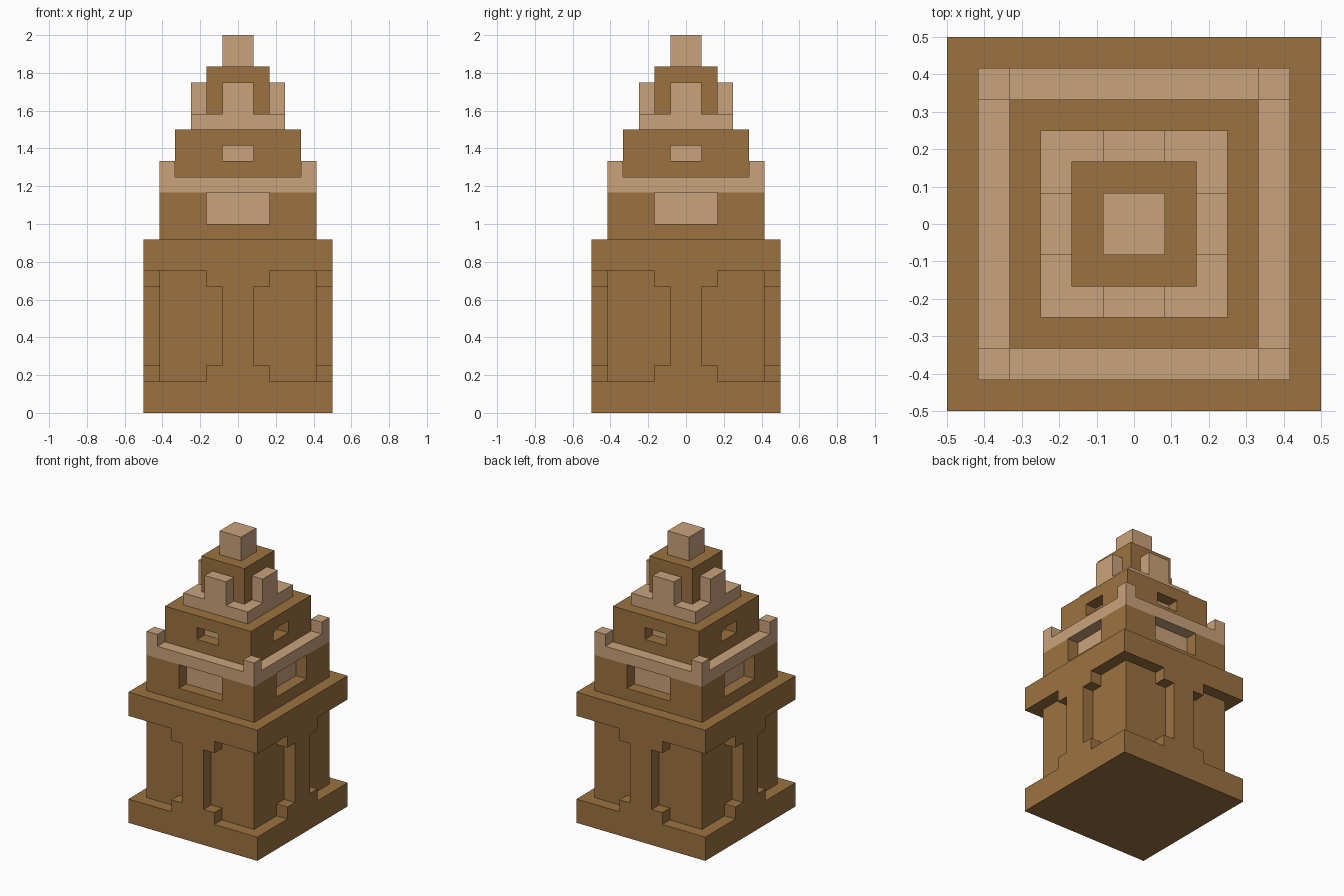
import bpy, bmesh
from math import pi
from mathutils import Matrix

if "Cube" in bpy.data.objects:
    bpy.data.objects.remove(bpy.data.objects["Cube"])

U = 1 / 12  # everything sits on a twelfth-unit grid


def material(name, color):
    m = bpy.data.materials.new(name)
    m.diffuse_color = (*color, 1)
    m.use_nodes = True
    m.node_tree.nodes["Principled BSDF"].inputs["Base Color"].default_value = m.diffuse_color
    return m


BROWN = material("brown_stone", (0.332, 0.168, 0.0513))
TAN = material("light_tan_stone", (0.584, 0.361, 0.198))


def finish(bm, name, mat, turn=0):
    bmesh.ops.recalc_face_normals(bm, faces=bm.faces)
    bm.transform(Matrix.Rotation(turn * pi / 2, 4, 'Z') @ Matrix.Scale(U, 4))
    me = bpy.data.meshes.new(name)
    bm.to_mesh(me)
    bm.free()
    me.materials.append(mat)
    ob = bpy.data.objects.new(name, me)
    bpy.context.collection.objects.link(ob)
    return ob


def box(name, mat, x, y, z, turn=0):
    """Box from (min, max) ranges in grid steps, turned by quarter turns."""
    bm = bmesh.new()
    bmesh.ops.create_cube(bm, size=1)
    for v in bm.verts:
        v.co = [r[0] if c < 0 else r[1] for c, r in zip(v.co, (x, y, z))]
    return finish(bm, name, mat, turn)


def block(name, mat, half, z0, z1):
    return box(name, mat, (-half, half), (-half, half), (z0, z1))


def windows(wall, name, half, face, z0, z1, cut_top):
    """Cut a one-step recess in all four sides, with a tan panel at the back."""
    t = 0.06  # panel thickness in grid steps
    for i in range(4):
        cutter = box(f"{name}_cutter", BROWN, (-half, half),
                     (-face - 1, -face + 1 + t), (z0, cut_top), i)
        cutter.hide_render = True
        cutter.hide_set(True)
        mod = wall.modifiers.new("window", 'BOOLEAN')
        mod.operation = 'DIFFERENCE'
        mod.solver = 'EXACT'
        mod.object = cutter
        box(f"{name}_panel", TAN, (-half, half),
            (-face + 1, -face + 1 + t), (z0, z1), i)


# Ground storey: base, body, cornice
block("base_slab", BROWN, 6, 0, 2)
block("ground_storey", BROWN, 5, 2, 9)
block("cornice_slab", BROWN, 6, 9, 11)

# Pillars with a wider foot and capital, one per side
right = [(2, 2), (2, 3), (1, 3), (1, 8), (2, 8), (2, 9)]
outline = right + [(-x, z) for x, z in reversed(right)]
for i in range(4):
    bm = bmesh.new()
    face = bm.faces.new([bm.verts.new((x, -6, z)) for x, z in outline])
    new = bmesh.ops.extrude_face_region(bm, geom=[face])["geom"]
    for v in new:
        if isinstance(v, bmesh.types.BMVert):
            v.co.y = -5
    finish(bm, "pillar", BROWN, i)

# Second storey with wide windows, tan parapet with corner posts
windows(block("second_storey", BROWN, 5, 11, 14), "wide_window", 2, 5, 12, 14, 14.5)
block("parapet_band", TAN, 5, 14, 15)
for i in range(4):
    box("parapet_corner_post", TAN, (4, 5), (-5, -4), (15, 16), i)

# Third storey with small windows
windows(block("third_storey", BROWN, 4, 15, 18), "small_window", 1, 4, 16, 17, 17)

# Turret: tan terrace with four upright blocks, brown core, tan finial
block("terrace", TAN, 3, 18, 19)
for i in range(4):
    box("terrace_upright", TAN, (-1, 1), (-3, -2), (19, 21), i)
block("turret", BROWN, 2, 19, 22)
block("finial", TAN, 1, 22, 24)
